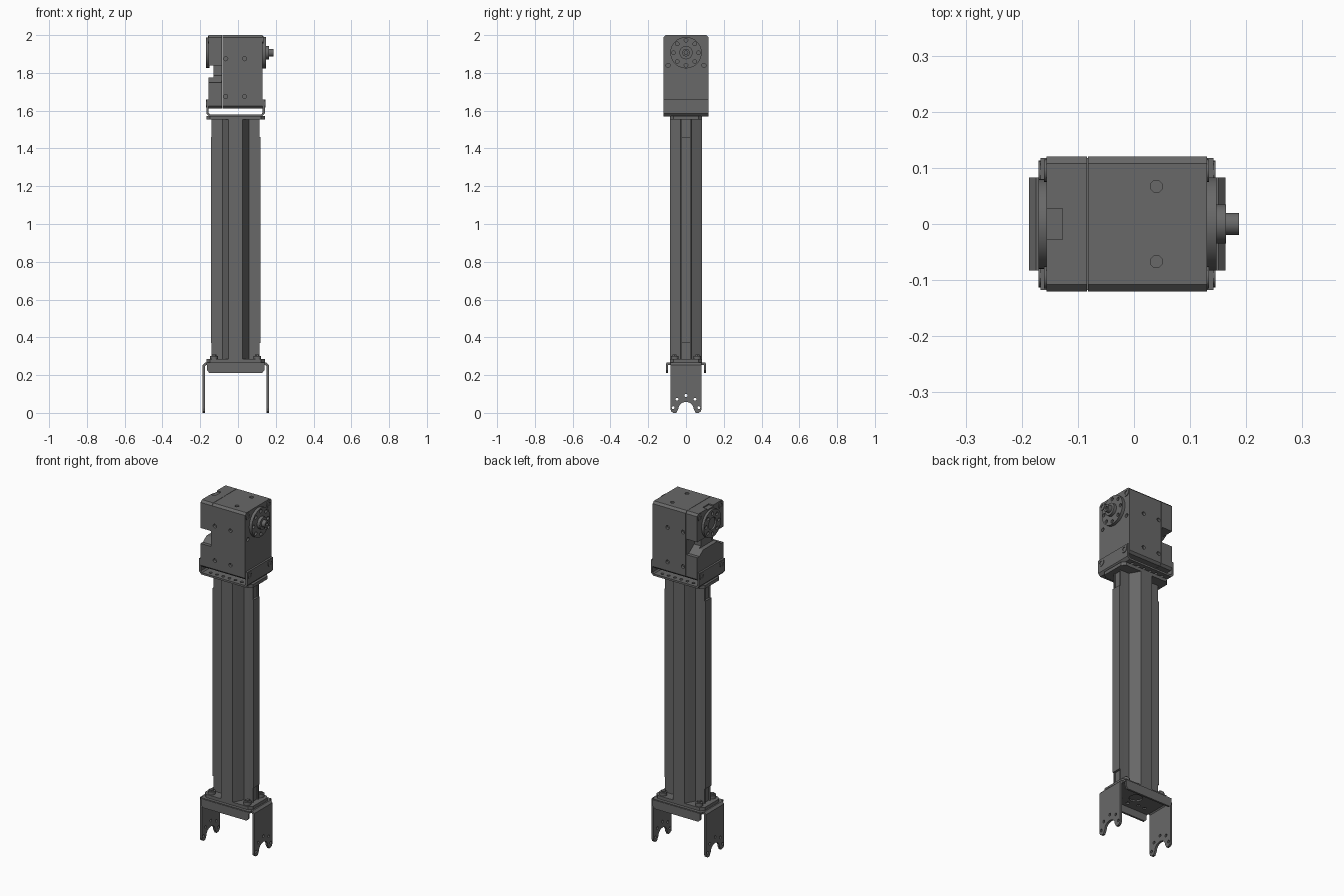
import bpy, bmesh, math
from mathutils import Vector

if "Cube" in bpy.data.objects:
    bpy.data.objects.remove(bpy.data.objects["Cube"])

CX = -0.012      # centre line of the link
HZ = 1.907       # output shaft height

dark = bpy.data.materials.new('dark_grey')
dark.diffuse_color = (0.14, 0.14, 0.14, 1)
dark.use_nodes = True
dark.node_tree.nodes["Principled BSDF"].inputs["Base Color"].default_value = dark.diffuse_color


def prism(name, pts, axis, a, b):
    """Extrude a 2D outline along an axis: x -> (y,z), y -> (x,z), z -> (x,y)."""
    place = {'x': lambda p, t: (t, p[0], p[1]), 'y': lambda p, t: (p[0], t, p[1]),
             'z': lambda p, t: (p[0], p[1], t)}[axis]
    bm = bmesh.new()
    face = bm.faces.new([bm.verts.new(place(p, a)) for p in pts])
    ext = bmesh.ops.extrude_face_region(bm, geom=[face])
    d = Vector(place((0, 0), b - a))
    bmesh.ops.translate(bm, vec=d, verts=[v for v in ext['geom'] if isinstance(v, bmesh.types.BMVert)])
    bmesh.ops.recalc_face_normals(bm, faces=bm.faces)
    me = bpy.data.meshes.new(name)
    bm.to_mesh(me)
    bm.free()
    me.materials.append(dark)
    ob = bpy.data.objects.new(name, me)
    bpy.context.collection.objects.link(ob)
    return ob


def rect(u0, u1, v0, v1, c=0.0):
    """Rectangle outline with optional corner chamfer."""
    if c == 0:
        return [(u0, v0), (u1, v0), (u1, v1), (u0, v1)]
    return [(u0 + c, v0), (u1 - c, v0), (u1, v0 + c), (u1, v1 - c),
            (u1 - c, v1), (u0 + c, v1), (u0, v1 - c), (u0, v0 + c)]


def ring(u, v, r, n=24):
    return [(u + r * math.cos(2 * math.pi * i / n), v + r * math.sin(2 * math.pi * i / n))
            for i in range(n)]


def box(name, x0, x1, y0, y1, z0, z1):
    return prism(name, rect(x0, x1, y0, y1), 'z', z0, z1)


def disc(name, axis, u, v, r, a, b, n=32):
    ob = prism(name, ring(u, v, r, n), axis, a, b)
    with bpy.context.temp_override(active_object=ob, object=ob, selected_objects=[ob],
                                   selected_editable_objects=[ob]):
        bpy.ops.object.shade_smooth_by_angle(angle=math.radians(35))
    return ob


def cut(ob, cutters):
    """Subtract each cutter, then discard it."""
    for c in cutters:
        m = ob.modifiers.new('cut', 'BOOLEAN')
        m.operation, m.solver, m.object = 'DIFFERENCE', 'EXACT', c
        with bpy.context.temp_override(active_object=ob, object=ob):
            bpy.ops.object.modifier_apply(modifier=m.name)
        bpy.data.objects.remove(c)


def hole(axis, u, v, r, a, b, n=12):
    return prism('cutter', ring(u, v, r, n), axis, a, b)


# Motor housing: main shell and rear cover with a seam between them
main = prism('motor_housing', rect(-0.12, 0.12, 1.612, 2.0, 0.012), 'x', -0.082, 0.13)
cover = prism('motor_cover', rect(-0.12, 0.12, 1.612, 2.0, 0.012), 'x', -0.156, -0.084)
holes = []
for s in (-1, 1):
    holes += [hole('y', x, z, 0.011, s * 0.105, s * 0.13) for x in (-0.065, 0.035) for z in (1.675, 1.875)]
    holes.append(hole('z', 0.04, s * 0.067, 0.011, 1.98, 2.02))
    holes.append(hole('x', s * 0.095, 1.84, 0.011, 0.115, 0.14))
cut(main, holes)

# Cable gap below the idler, full depth at both corners, plus a small top recess
cut(cover, [box('cutter', -0.2, -0.13, -0.2, 0.2, 1.775, 1.84)]
    + [prism('cutter', [(s * 0.05, 1.785), (s * 0.08, 1.765), (s * 0.1, 1.75), (s * 0.2, 1.75),
                        (s * 0.2, 1.84), (s * 0.05, 1.84)], 'x', -0.2, -0.088) for s in (-1, 1)]
    + [box('cutter', -0.17, -0.127, -0.028, 0.028, 1.993, 2.02)])

# Corner screws on both ends of the housing
for s in (-1, 1):
    for x0, x1, side in ((0.125, 0.134, 'right'), (-0.16, -0.15, 'left')):
        scr = disc('housing_screw_' + side, 'x', s * 0.095, 1.975, 0.02, x0, x1, 20)
        cut(scr, [hole('x', s * 0.095, 1.975, 0.011, *((x0 + 0.004, 0.2) if x0 > 0 else (-0.2, x1 - 0.006)), 6)])

# Output horn with bolt circle, hub and shaft
horn = disc('output_horn', 'x', 0, HZ, 0.083, 0.128, 0.147, 48)
cut(horn, [hole('x', *p, 0.01, 0.135, 0.2) for p in ring(0, HZ, 0.066, 8)])
disc('horn_hub', 'x', 0, HZ, 0.035, 0.145, 0.164)
shaft = disc('output_shaft', 'x', 0, HZ, 0.02, 0.16, 0.187)
cut(shaft, [hole('x', 0, HZ, 0.01, 0.175, 0.2, 6)])

# Idler disc on the opposite side
idler = disc('idler_horn', 'x', 0, HZ, 0.08, -0.17, -0.15, 48)
cut(idler, [hole('x', 0, HZ, 0.035, -0.2, -0.16, 24)]
    + [hole('x', *p, 0.01, -0.2, -0.16) for p in ring(0, HZ, 0.058, 8)])

# Upper U bracket holding the motor, bent from one sheet
xl, xr, t = -0.167, 0.142, 0.011
upper = prism('upper_bracket', [
    (xl, 1.66), (xl, 1.585), (xl + 0.014, 1.57), (xr - 0.014, 1.57), (xr, 1.585), (xr, 1.66),
    (xr - t, 1.66), (xr - t, 1.59), (xr - 0.018, 1.581), (xl + 0.018, 1.581),
    (xl + t, 1.59), (xl + t, 1.66)], 'y', -0.118, 0.118)
cut(upper, [hole('z', CX + dx, s * 0.09, 0.009, 1.5, 1.605)
            for dx in (-0.1, -0.06, -0.02, 0.02, 0.06, 0.1) for s in (-1, 1)])
for s in (-1, 1):
    for a, b, side in ((0.135, 0.145, 'right'), (-0.17, -0.16, 'left')):
        scr = disc('bracket_screw_' + side, 'x', s * 0.092, 1.637, 0.021, a, b, 20)
        cut(scr, [hole('x', s * 0.092, 1.637, 0.011, *((0.139, 0.2) if a > 0 else (-0.2, -0.164)), 6)])

# End plates of the beam
for name, z0, z1 in (('upper_end_plate', 1.552, 1.571), ('lower_end_plate', 0.264, 0.284)):
    prism(name, rect(CX - 0.155, CX + 0.155, -0.085, 0.085, 0.02), 'z', z0, z1)

# Beam: raised centre with sloped shoulders and flat wings
quarter = [(0.12, 0.027), (0.069, 0.028), (0.046, 0.07), (0.037, 0.085)]
prof = quarter + [(-x, y) for x, y in quarter[::-1]]
prof += [(-x, -y) for x, y in prof]
prism('beam', [(CX + x, y) for x, y in prof], 'z', 0.28, 1.555)
for s in (-1, 1):
    # Wing edges are relieved at both ends, where the fasteners sit
    prism('beam_rail', rect(*sorted((CX + s * 0.1, CX + s * 0.132)), -0.0275, 0.0275), 'z', 0.37, 1.46)
    for z0, z1 in ((0.28, 0.37), (1.46, 1.555)):
        for e in (-1, 1):
            prism('end_fastener_rib', rect(*sorted((CX + s * 0.1, CX + s * 0.127)),
                                           *sorted((e * 0.02, e * 0.0275))), 'z', z0, z1)
    for e in (-1, 1):
        # Screw heads standing on the lower end plate
        disc('plate_screw', 'z', CX + s * 0.115, e * 0.06, 0.02, 0.28, 0.302, 20)
        disc('plate_screw_top', 'z', CX + s * 0.115, e * 0.06, 0.012, 0.3, 0.31, 6)

# Lower bracket: web with drilled holes
web = box('lower_bracket_web', -0.168, 0.144, -0.102, 0.102, 0.254, 0.266)
cut(web, [hole('z', CX, 0, 0.035, 0.2, 0.262, 24)]
    + [hole('z', CX + dx, dy, 0.01, 0.2, 0.262) for dx in (-0.1, -0.06, 0.06, 0.1) for dy in (-0.05, 0.05)]
    + [hole('z', CX, dy, 0.01, 0.2, 0.262) for dy in (-0.065, 0.065)])

# Front and back stiffening lips
for s in (-1, 1):
    prism('lower_bracket_lip', [(-0.164, 0.262), (-0.164, 0.225), (-0.152, 0.212), (0.128, 0.212),
                                (0.14, 0.225), (0.14, 0.262)], 'y', s * 0.094, s * 0.105)

# Fork arms with open bearing notch and bolt holes, bent into the web
for s, inner, outer in ((-1, -0.174, -0.187), (1, 0.15, 0.163)):
    root = -0.155 if s < 0 else 0.13
    arm = prism('fork_arm', [(root, 0.266), (outer - s * 0.012, 0.266), (outer, 0.254), (outer, 0),
                             (inner, 0), (inner, 0.248), (inner - s * 0.006, 0.254), (root, 0.254)],
                'y', -0.083, 0.083)
    feet = [prism('cutter', [(e * 0.2, -0.1), (e * 0.2, 0.022), (e * 0.083, 0.022), (e * 0.079, 0.008),
                             (e * 0.068, 0.0), (e * 0.068, -0.1)], 'x', -0.3, 0.3) for e in (-1, 1)]
    notch = [prism('cutter', [(-0.052, -0.1), (-0.052, 0.0), (-0.04, 0.022)]
                   + [(0.04 * math.cos(math.pi - math.pi * i / 12),
                       0.022 + 0.036 * math.sin(math.pi * i / 12)) for i in range(1, 12)]
                   + [(0.04, 0.022), (0.052, 0.0), (0.052, -0.1)], 'x', -0.3, 0.3)]
    bolts = [hole('x', 0.068 * math.cos(math.radians(a)), 0.024 + 0.068 * math.sin(math.radians(a)),
                  0.008, -0.3, 0.3) for a in (3, 45, 90, 135, 177)]
    cut(arm, feet + notch + bolts)
